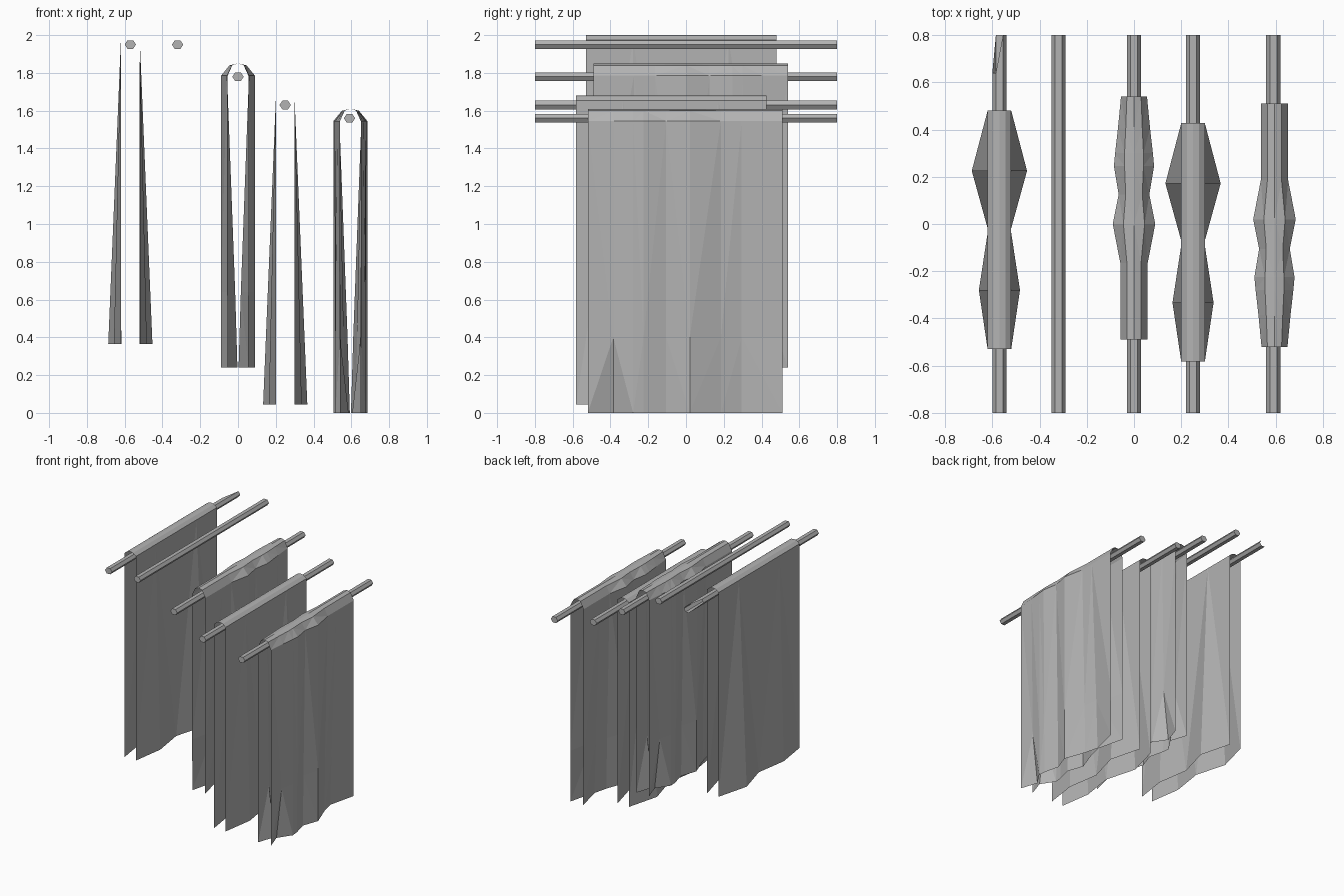
import bpy
import bmesh
from math import cos, sin, pi

cube = bpy.data.objects.get("Cube")
if cube:
    bpy.data.objects.remove(cube)

grey = bpy.data.materials.new("plain_grey")
grey.use_nodes = True
colour = (0.45, 0.45, 0.45, 1)
grey.diffuse_color = colour
grey.node_tree.nodes["Principled BSDF"].inputs["Base Color"].default_value = colour


def finish(bm, name):
    mesh = bpy.data.meshes.new(name)
    bm.to_mesh(mesh)
    bm.free()
    mesh.materials.append(grey)
    obj = bpy.data.objects.new(name, mesh)
    bpy.context.collection.objects.link(obj)
    return obj


def rod(name, x, z, broken=False):
    """Six-sided rod along y; a broken one has an open, splintered back end."""
    bm = bmesh.new()
    rings = []
    for y in (-0.8, 0.8):
        ring = []
        for i in range(6):
            a = i * pi / 3
            back = 0.64 if broken and y > 0 and i in (2, 3) else y
            ring.append(bm.verts.new((x + 0.03 * cos(a), back, z + 0.026 * sin(a))))
        rings.append(ring)
    front, rear = rings
    for i in range(6):
        j = (i + 1) % 6
        bm.faces.new((front[i], front[j], rear[j], rear[i]))
    bm.faces.new(front)
    if not broken:
        bm.faces.new(rear)
    bmesh.ops.recalc_face_normals(bm, faces=bm.faces)
    finish(bm, name)


def cloth(name, x, y, stations, turn=1):
    """Sheet draped over a rod: each station is (y, half section from ridge to hem)."""
    bm = bmesh.new()
    columns = []
    for sy, half in stations:
        section = [(-w, h) for w, h in reversed(half[1:])] + half
        columns.append([bm.verts.new((x + w, y + turn * sy, h)) for w, h in section])
    for a, b in zip(columns, columns[1:]):
        for i in range(len(a) - 1):
            quad = (a[i], a[i + 1], b[i + 1], b[i])
            bm.faces.new(quad if turn > 0 else quad[::-1])
    bmesh.ops.triangulate(bm, faces=bm.faces)
    bm.normal_update()
    finish(bm, name)


def flared(top):
    """Straight at the shoulders, flaring into two folds at the hem."""
    hems = [(-0.505, 0.05), (-0.255, 0.087), (0, 0.048), (0.25, 0.117), (0.505, 0.05)]
    return [(y, [(0, top), (0.025, top - 0.005), (0.05, top - 0.025), (hem, top - 1.635)])
            for y, hem in hems]


def pleated(top):
    """Pleats that start at the shoulders, pinched together in places at the hem."""
    # y, ridge width, shoulder width, lower width, hem width
    rows = [
        (-0.515, 0.03, 0.055, 0.055, 0.055),
        (-0.38, 0.035, 0.068, 0.055, 0.01),
        (-0.275, 0.04, 0.08, 0.08, 0.08),
        (-0.22, 0.04, 0.085, 0.08, 0.075),
        (-0.1, 0.035, 0.065, 0.05, 0.045),
        (0.025, 0.045, 0.09, 0.09, 0.09),
        (0.19, 0.03, 0.058, 0.035, 0.03),
        (0.3, 0.03, 0.058, 0.015, 0.003),
        (0.515, 0.03, 0.058, 0.057, 0.055),
    ]
    return [(y, [(0, top), (ridge, top - 0.01), (shoulder, top - 0.065),
                 (lower, top - 1.21), (hem, top - 1.61)])
            for y, ridge, shoulder, lower, hem in rows]


# Rods
rod("broken_rod", -0.57, 1.95, broken=True)
rod("bare_rod", -0.32, 1.95)
rod("middle_rod", 0, 1.78)
rod("inner_left_rod", 0.25, 1.63)
rod("outer_left_rod", 0.59, 1.56)

# Draped cloths
cloth("right_cloth", -0.57, -0.025, flared(2.0))
cloth("middle_cloth", 0, 0.025, pleated(1.85), turn=-1)
cloth("inner_left_cloth", 0.25, -0.078, flared(1.68))
cloth("outer_left_cloth", 0.595, -0.005, pleated(1.61))
